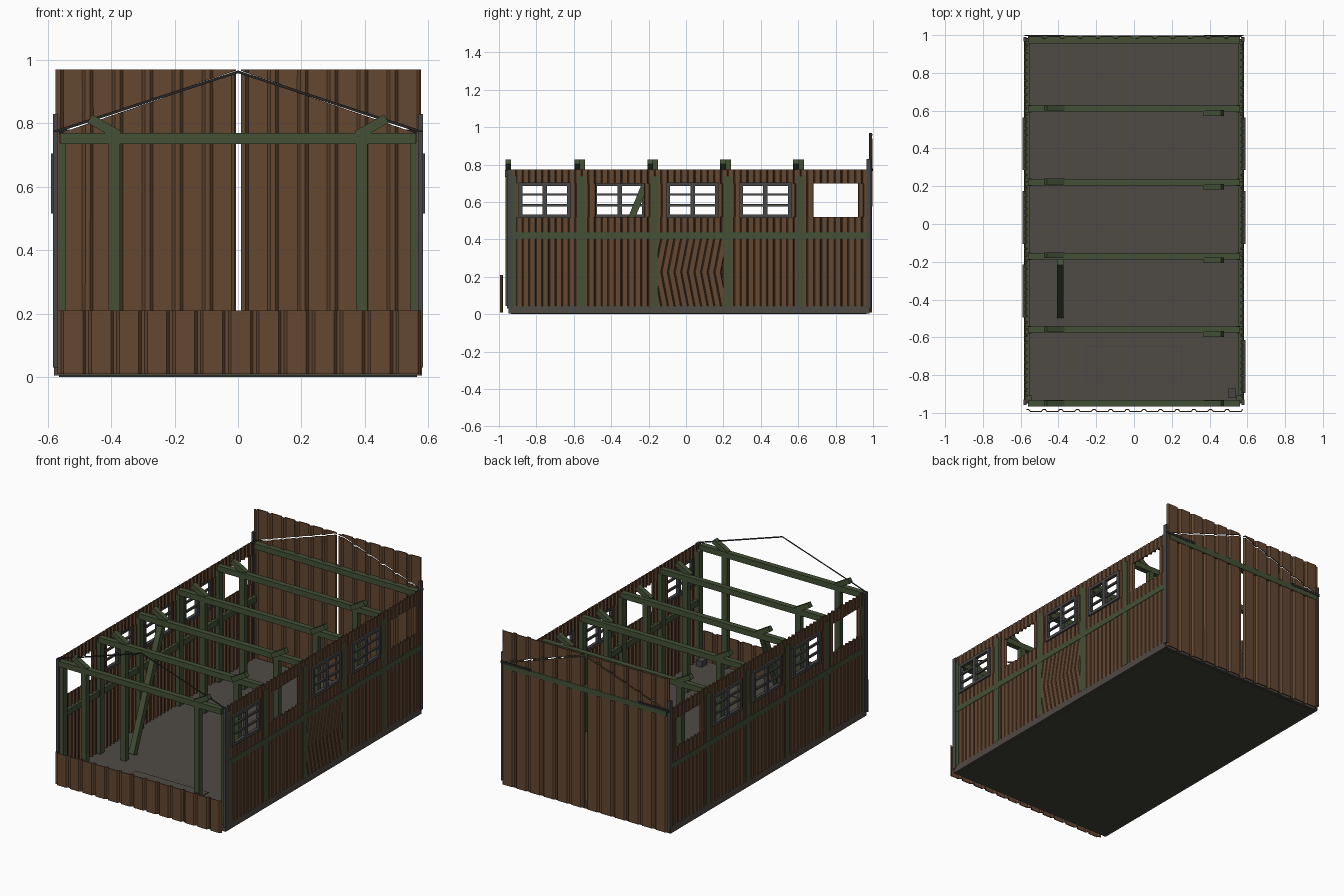
import bpy, bmesh
from mathutils import Vector, Matrix

cube = bpy.data.objects.get("Cube")
if cube:
    bpy.data.objects.remove(cube)


def material(name, r, g, b):
    m = bpy.data.materials.new(name)
    m.use_nodes = True
    m.diffuse_color = (r, g, b, 1)
    m.node_tree.nodes["Principled BSDF"].inputs["Base Color"].default_value = (r, g, b, 1)
    return m


BROWN = material("brown planks", .125, .063, .031)
GREEN = material("green timber", .056, .08, .036)
STONE = material("grey floor", .078, .068, .059)
METAL = material("dark grey frame", .062, .062, .062)
DARK = material("black trim", .02, .02, .02)
UNDER = material("dark green underside", .05, .055, .035)


def finish(bm, name, mat):
    bmesh.ops.recalc_face_normals(bm, faces=bm.faces)
    mesh = bpy.data.meshes.new(name)
    bm.to_mesh(mesh)
    bm.free()
    mesh.materials.append(mat)
    ob = bpy.data.objects.new(name, mesh)
    bpy.context.collection.objects.link(ob)
    return ob


def boxes(name, mat, spans):
    """Boxes given as ((x0, x1), (y0, y1), (z0, z1))."""
    bm = bmesh.new()
    for span in spans:
        mid = Vector([(a + b) / 2 for a, b in span])
        size = [abs(b - a) for a, b in span]
        bmesh.ops.create_cube(bm, size=1, matrix=Matrix.Translation(mid) @ Matrix.Diagonal((*size, 1)))
    return finish(bm, name, mat)


def struts(name, mat, lines, width):
    """Square timbers running between pairs of points."""
    bm = bmesh.new()
    for p, q in lines:
        p, q = Vector(p), Vector(q)
        d = q - p
        turn = d.to_track_quat('Z', 'Y').to_matrix().to_4x4()
        bmesh.ops.create_cube(bm, size=1, matrix=Matrix.Translation((p + q) / 2) @ turn
                              @ Matrix.Diagonal((width, width, d.length, 1)))
    return finish(bm, name, mat)


def planks(name, axis, pos, out, a0, a1, z0, z1, period, bend=0, cut=None):
    """Ribbed cladding along an axis; bend pushes the middle row sideways."""
    amp = out * .011
    count = max(1, round((a1 - a0) / period))
    step = (a1 - a0) / count
    profile = [(a0 + (i + f) * step, h * amp) for i in range(count)
               for f, h in ((0, 0), (.14, 0), (.24, 1), (.9, 1))] + [(a1, 0)]
    rows = [(z0, 0), ((z0 + z1) / 2, bend), (z1, 0)] if bend else [(z0, 0), (z1, 0)]
    bm = bmesh.new()
    grid = []
    for z, shift in rows:
        grid.append([bm.verts.new((a + shift, pos + h, z) if axis == 'X' else (pos + h, a + shift, z))
                     for a, h in profile])
    for low, high in zip(grid, grid[1:]):
        for i in range(len(low) - 1):
            bm.faces.new((low[i], low[i + 1], high[i + 1], high[i]))
    if cut:
        # narrow slit following the roof slope
        point, normal = cut
        for side in (-.004, .004):
            geom = bm.verts[:] + bm.edges[:] + bm.faces[:]
            bmesh.ops.bisect_plane(bm, geom=geom, plane_co=point + normal * side, plane_no=normal)
        gone = [f for f in bm.faces if abs((f.calc_center_median() - point).dot(normal)) < .0039]
        bmesh.ops.delete(bm, geom=gone, context='FACES')
    ob = finish(bm, name, BROWN)
    solid = ob.modifiers.new("thickness", 'SOLIDIFY')
    solid.thickness = .006
    solid.offset = 0
    return ob


# Floor slab, underside and floor hatch
boxes("floor_slab", STONE, [((-.58, .58), (-.95, .98), (.004, .045))])
boxes("underside", UNDER, [((-.565, .565), (-.935, .965), (0, .006))])
boxes("hatch", STONE, [((-.25, .25), (-.84, -.65), (.045, .049))])
boxes("hatch_edge", METAL, [((-.253, .253), (-.843, -.647), (.045, .047))])
boxes("corner_block", METAL, [((.5, .54), (-.92, -.87), (.045, .08))])

# Low front panel
planks("front_panel", 'X', -.982, -1, -.57, .575, .01, .21, .088)

# Back doors with a slit along the gable line
for side, label in ((-1, "right"), (1, "left")):
    a, b = sorted((side * .009, side * .575))
    normal = Vector((side * .195, 0, .57)).normalized()
    planks("back_door_" + label, 'X', .982, 1, a, b, .01, .97, .088,
           cut=(Vector((0, .98, .965)), normal))
boxes("back_beam", GREEN, [((-.56, .56), (.955, .998), (.735, .77))])
boxes("back_hangers", DARK, [((s * .37, s * .58), (.994, 1), (.765, .78)) for s in (-1, 1)])

# Side walls
POSTS = [-.56, -.17, .22, .61]
WINDOWS = [-.755, -.355, .035, .425, .8]
EDGES = [-.945] + POSTS + [.975]
for side, label, glazed in ((1, "left", (0, 2, 3)), (-1, "right", (1, 2, 3))):
    x = side * .566

    def across(a, b):
        return tuple(sorted((side * a, side * b)))

    for i, mid in enumerate(WINDOWS):
        y0, y1 = EDGES[i], EDGES[i + 1]
        half = .12 if i == 4 else .13
        tag = f"{label}_wall_{i + 1}_"
        broken = -.035 if side > 0 and i == 2 else 0
        planks(tag + "lower", 'Y', x, side, y0, y1, .045, .405, .036, bend=broken)
        planks(tag + "sill", 'Y', x, side, y0, y1, .435, .52, .036)
        planks(tag + "head", 'Y', x, side, y0, y1, .70, .775, .036)
        planks(tag + "front_pier", 'Y', x, side, y0, mid - half, .52, .70, .036)
        planks(tag + "back_pier", 'Y', x, side, mid + half, y1, .52, .70, .036)
        if i in glazed:
            depth = across(.57, .59)
            bars = [(depth, (mid + s * .12, mid + s * .14), (.515, .705)) for s in (-1, 1)]
            bars += [(depth, (mid - .14, mid + .14), z) for z in ((.515, .533), (.687, .705))]
            bars += [(depth, (mid - .012, mid + .012), (.52, .70))]
            bars += [(across(.573, .585), (mid - .13, mid + .13), (z - .006, z + .006))
                     for z in (.583, .64)]
            boxes(tag + "window", METAL, bars)

    # Timber frame of the wall
    boxes(label + "_wall_posts", GREEN,
          [(across(.543, .581), (y - .02, y + .02), (.045, .74)) for y in POSTS + [-.925]])
    boxes(label + "_wall_rail", GREEN, [(across(.55, .582), (-.94, .97), (.403, .44))])
    boxes(label + "_corner_posts", METAL,
          [(across(.568, .584), (-.957, -.928), (.03, .775)),
           (across(.568, .584), (.965, .99), (.03, .83))])

# Cross beams, inner columns and short roof struts
FRAMES = [-.95] + POSTS
boxes("cross_beams", GREEN, [((-.56, .56), (y - .017, y + .017), (.735, .77)) for y in FRAMES])
columns = []
stubs = []
for y in FRAMES:
    for s in (-1, 1):
        if not (s < 0 and y == -.17):
            columns.append(((s * .39 - .018, s * .39 + .018), (y - .016, y + .016), (.045, .737)))
        dy = 0 if y < -.9 else (.005 if s < 0 else -.022)
        stubs.append(((s * .375, y + dy, .762), (s * .468, y + dy, .815)))
boxes("inner_columns", GREEN, columns)
struts("roof_struts", GREEN, stubs, .03)

# Column that has slipped out of place
struts("leaning_column", GREEN, [((-.39, -.48, .05), (-.39, -.2, .74))], .036)

# Thin gable trim at the front
bm = bmesh.new()
for s in (-1, 1):
    bm.faces.new([bm.verts.new(p) for p in
                  ((0, -.95, .967), (s * .58, -.95, .777), (s * .58, -.95, .768), (0, -.95, .958))])
finish(bm, "front_gable_trim", DARK)
